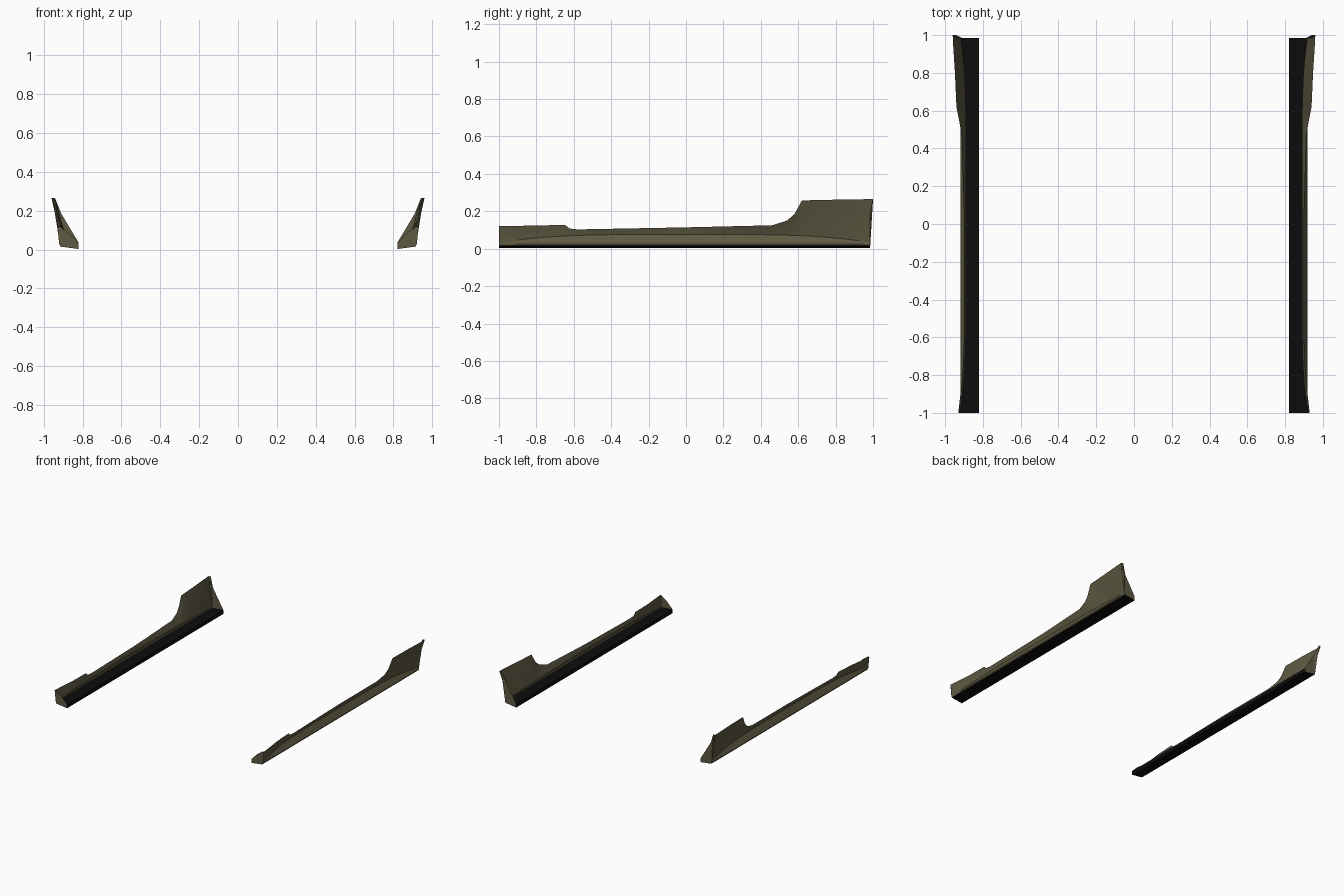
import bpy
import bmesh

cube = bpy.data.objects.get("Cube")
if cube:
    bpy.data.objects.remove(cube, do_unlink=True)


def material(name, color):
    m = bpy.data.materials.new(name)
    m.use_nodes = True
    m.diffuse_color = (*color, 1)
    bsdf = m.node_tree.nodes["Principled BSDF"]
    bsdf.inputs["Base Color"].default_value = (*color, 1)
    bsdf.inputs["Roughness"].default_value = 0.7
    return m


olive = material("olive paint", (0.112, 0.102, 0.056))
black = material("black underside", (0.004, 0.004, 0.004))


def mirrored_part(name, bm, mat, smooth=False):
    """Make an object from the left-hand mesh and mirror it to the right."""
    mesh = bpy.data.meshes.new(name)
    bm.to_mesh(mesh)
    bm.free()
    mesh.materials.append(mat)
    ob = bpy.data.objects.new(name, mesh)
    bpy.context.collection.objects.link(ob)
    mod = ob.modifiers.new("both sides", "MIRROR")
    mod.use_mirror_merge = False
    if smooth:
        bpy.ops.object.select_all(action="DESELECT")
        ob.select_set(True)
        bpy.context.view_layer.objects.active = ob
        bpy.ops.object.shade_smooth_by_angle(angle=0.4)
    return ob


def loft(rows):
    """Skin neighbouring rows of points with quads."""
    bm = bmesh.new()
    grid = [[bm.verts.new(p) for p in row] for row in rows]
    for a, b in zip(grid, grid[1:]):
        for i in range(len(a) - 1):
            bm.faces.new((a[i], b[i], b[i + 1], a[i + 1]))
    return bm


# Upper edge of the outer panel: y, x, z
BACK = 0.985
edge = [(-1, .93, .12), (-.9, .919, .122), (-.8, .908, .124), (-.645, .902, .127),
        (-.625, .9, .108), (-.58, .899, .103), (0, .899, .114), (.46, .912, .125),
        (.54, .924, .15), (.58, .932, .185), (.62, .94, .258), (.8, .948, .262),
        (BACK, .96, .265)]


def panel_row(y, x, z):
    """Cross-section of the outer panel, with a groove that fades at the ends."""
    crease_x = .921 - .032 * (1 - abs(y) ** 6)
    crease_z = .03 + .046 * (1 - abs(y) ** 4)
    row = [(.916, y, .016), (.918, y, .024), (crease_x, y, crease_z)]
    for t in (.33, .67):
        sag = .02 * (z - crease_z) * t
        row.append((crease_x + (x - crease_x) * t - sag, y,
                    crease_z + (z - crease_z) * t))
    row.append((x, 1 if y == BACK else y, z))
    return row


rows = []
for a, b in zip(edge, edge[1:]):
    steps = max(1, round((b[0] - a[0]) / .06))
    for i in range(steps):
        t = i / steps
        rows.append(panel_row(*(p + (q - p) * t for p, q in zip(a, b))))
rows.append(panel_row(*edge[-1]))
mirrored_part("outer_panel", loft(rows), olive, smooth=True)

# Underside sill
section = [(.918, .024), (.82, .033), (.82, .003), (.916, .016)]
mirrored_part("sill_base", loft([[(x, y, z) for x, z in section] for y in (-1, BACK)]), black)


# Webs closing the two ends
def end_web(name, row, inner, flip):
    bm = bmesh.new()
    points = [(.82, row[0][1], .003)] + row + [(x, y, z) for x, y, z in inner]
    verts = [bm.verts.new(p) for p in points]
    face = bm.faces.new(verts)
    if flip:
        face.normal_flip()
    bmesh.ops.triangulate(bm, faces=[face])
    mirrored_part(name, bm, olive)


end_web("front_web", rows[0],
        [(.918, -1, .12), (.87, -1, .085), (.82, -1, .035)], False)
end_web("rear_web", rows[-1],
        [(.942, 1, .265), (.912, BACK, .19), (.88, BACK, .135), (.82, BACK, .035)], True)
